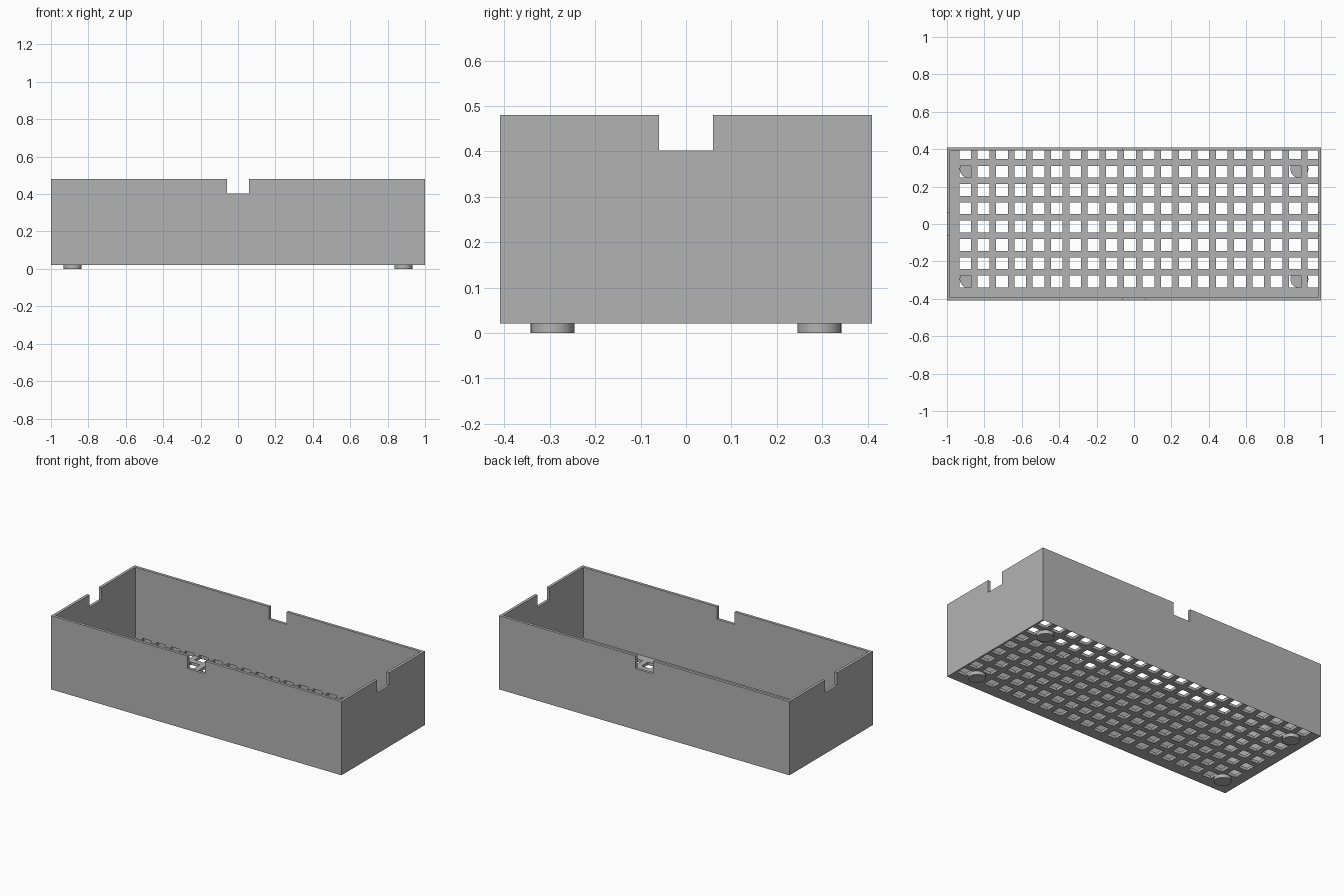
import bpy, bmesh
from mathutils import Matrix, Vector

if "Cube" in bpy.data.objects:
    bpy.data.objects.remove(bpy.data.objects["Cube"])

grey = bpy.data.materials.new("plain grey")
grey.diffuse_color = (0.45, 0.45, 0.45, 1)
grey.use_nodes = True
grey.node_tree.nodes["Principled BSDF"].inputs["Base Color"].default_value = grey.diffuse_color

HX, HY = 1.0, 0.41          # half length and half depth
Z0, Z1 = 0.021, 0.48        # tray bottom and rim
WALL, FLOOR = 0.0175, 0.0175
HOLE, PITCH = 0.063, 0.0979


def add_box(bm, lo, hi):
    lo, hi = Vector(lo), Vector(hi)
    m = Matrix.Translation((lo + hi) / 2) @ Matrix.Diagonal((*(hi - lo), 1))
    bmesh.ops.create_cube(bm, size=1, matrix=m)


def make(name, boxes):
    bm = bmesh.new()
    for lo, hi in boxes:
        add_box(bm, lo, hi)
    me = bpy.data.meshes.new(name)
    bm.to_mesh(me)
    bm.free()
    me.materials.append(grey)
    ob = bpy.data.objects.new(name, me)
    bpy.context.collection.objects.link(ob)
    return ob


def cut(target, name, boxes):
    cutter = make(name, boxes)
    cutter.hide_render = True
    cutter.hide_viewport = True
    cutter.display_type = 'WIRE'
    mod = target.modifiers.new(name, 'BOOLEAN')
    mod.operation = 'DIFFERENCE'
    mod.solver = 'EXACT'
    mod.object = cutter


# Tray body
tray = make("tray", [((-HX, -HY, Z0), (HX, HY, Z1))])

# Hollow interior
cut(tray, "interior_cutter",
    [((-HX + WALL, -HY + WALL, Z0 + FLOOR), (HX - WALL, HY - WALL, 1))])

# Notch in the middle of each rim
cut(tray, "notch_cutter_long", [((-0.06, -0.6, 0.402), (0.06, 0.6, 0.8))])
cut(tray, "notch_cutter_short", [((-1.2, -0.059, 0.402), (1.2, 0.059, 0.8))])

# Square drain holes, the last row and column biting into the wall base
holes = []
for i in range(20):
    for j in range(8):
        x, y = -0.9335 + i * PITCH, -0.339 + j * PITCH
        holes.append(((x, y, Z0 - 0.05), (x + HOLE, y + HOLE, 0.05)))
cut(tray, "drain_hole_cutter", holes)

# Round feet
for sx, side in ((-1, "left"), (1, "right")):
    for sy, end in ((-1, "front"), (1, "back")):
        bpy.ops.mesh.primitive_cylinder_add(
            vertices=48, radius=0.048, depth=Z0,
            location=(sx * 0.884, sy * 0.294, Z0 / 2))
        foot = bpy.context.object
        foot.name = f"foot_{end}_{side}"
        foot.data.materials.append(grey)
        bpy.ops.object.shade_smooth_by_angle()
